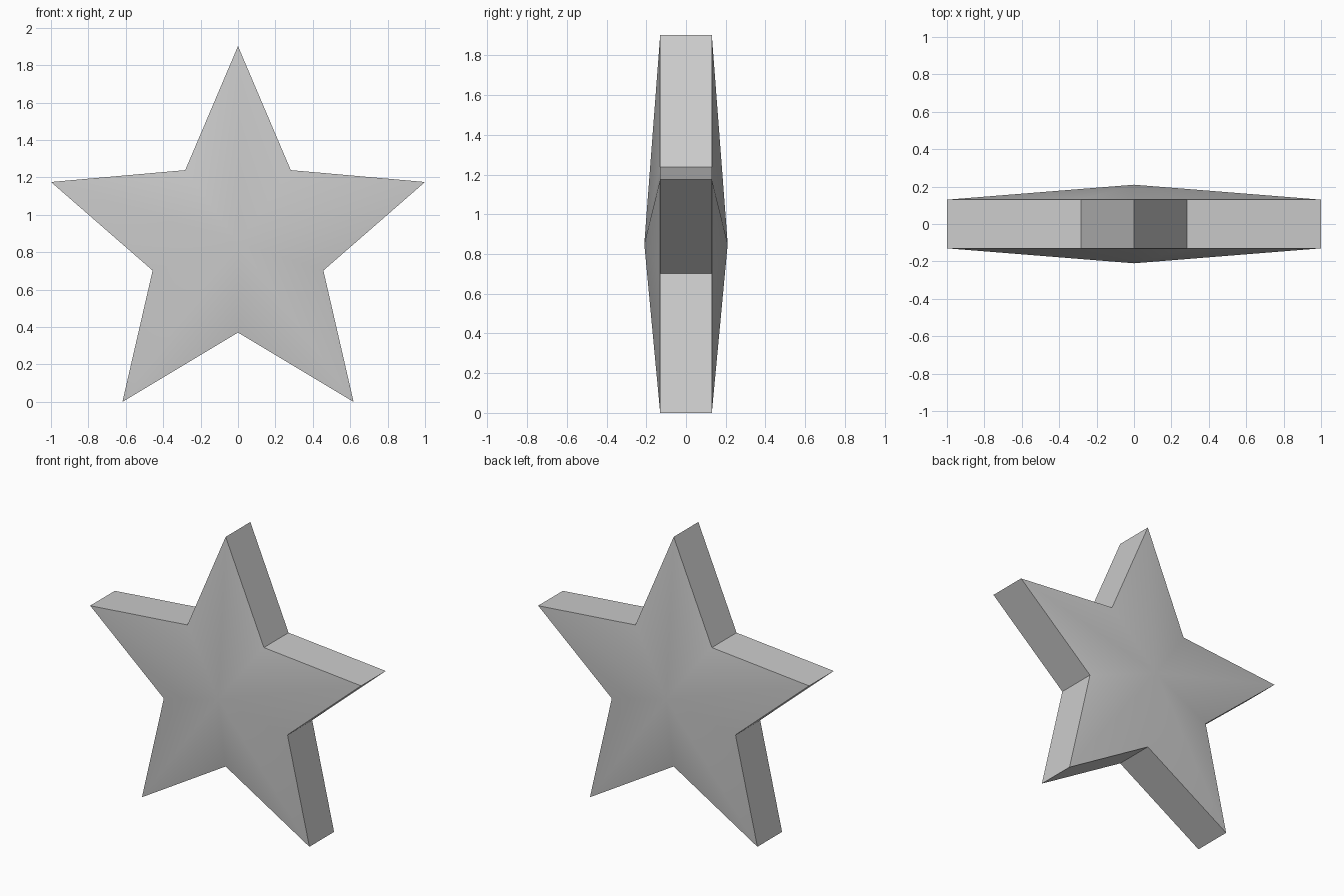
import bpy, bmesh, math

if "Cube" in bpy.data.objects:
    bpy.data.objects.remove(bpy.data.objects["Cube"])

# Proportions of the five-pointed star
OUTER = 1 / math.sin(math.radians(72))
INNER = 0.48
CENTRE_Z = OUTER * math.cos(math.radians(36))
RIM_Y, APEX_Y = 0.13, 0.21

grey = bpy.data.materials.new("light grey")
grey.diffuse_color = (0.6, 0.6, 0.6, 1)
grey.use_nodes = True
grey.node_tree.nodes["Principled BSDF"].inputs["Base Color"].default_value = grey.diffuse_color

bm = bmesh.new()


def star_ring(y):
    """Ten alternating tip and notch vertices at depth y."""
    ring = []
    for i in range(10):
        r = INNER if i % 2 else OUTER
        a = i * math.pi / 5
        ring.append(bm.verts.new((r * math.sin(a), y, CENTRE_Z + r * math.cos(a))))
    return ring


front, back = star_ring(-RIM_Y), star_ring(RIM_Y)
front_apex = bm.verts.new((0, -APEX_Y, CENTRE_Z))
back_apex = bm.verts.new((0, APEX_Y, CENTRE_Z))

# Domed front and back fans joined by flat side walls
for i in range(10):
    j = (i + 1) % 10
    bm.faces.new((front_apex, front[i], front[j]))
    bm.faces.new((back_apex, back[j], back[i]))
    bm.faces.new((front[i], back[i], back[j], front[j]))
bmesh.ops.recalc_face_normals(bm, faces=bm.faces)

mesh = bpy.data.meshes.new("star")
bm.to_mesh(mesh)
bm.free()
mesh.materials.append(grey)
star = bpy.data.objects.new("star", mesh)
bpy.context.collection.objects.link(star)

# Smooth domes, crisp rim
bpy.context.view_layer.objects.active = star
star.select_set(True)
bpy.ops.object.shade_smooth_by_angle(angle=math.radians(30))
